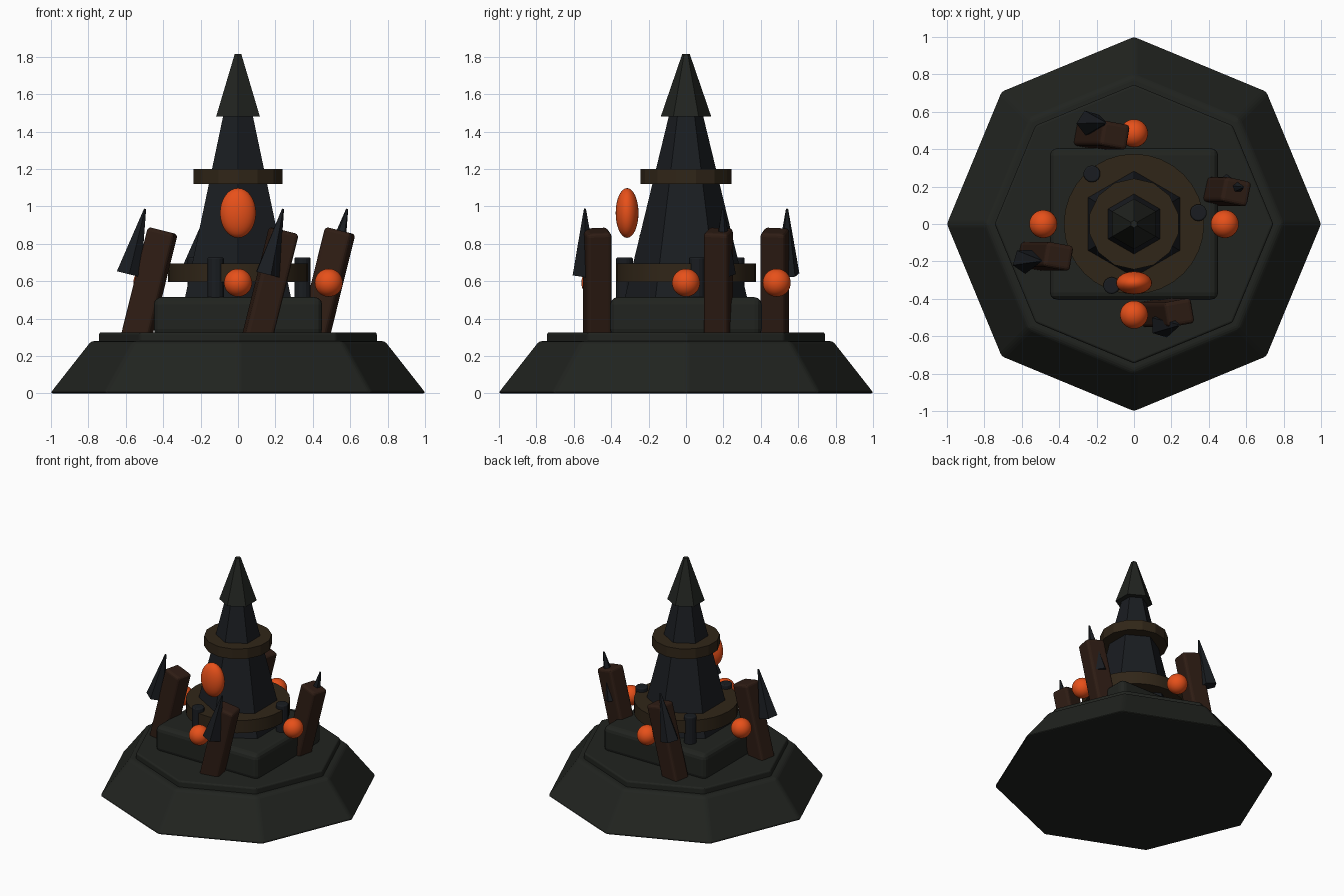
import bpy
from math import radians, cos, sin
from mathutils import Matrix, Vector

cube = bpy.data.objects.get("Cube")
if cube:
    bpy.data.objects.remove(cube, do_unlink=True)


def material(name, r, g, b):
    mat = bpy.data.materials.new(name)
    mat.use_nodes = True
    mat.diffuse_color = (r, g, b, 1)
    mat.node_tree.nodes["Principled BSDF"].inputs["Base Color"].default_value = (r, g, b, 1)
    return mat


STONE = material("mossy_stone", 0.015, 0.017, 0.014)
SLATE = material("dark_slate", 0.010, 0.012, 0.015)
WOOD = material("charred_wood", 0.028, 0.012, 0.007)
BRONZE = material("old_bronze", 0.030, 0.019, 0.009)
EMBER = material("ember", 0.80, 0.08, 0.01)


def finish(name, mat, bevel=0, smooth=True):
    obj = bpy.context.object
    obj.name = name
    obj.data.materials.append(mat)
    if smooth:
        bpy.ops.object.shade_smooth_by_angle(angle=radians(25))
    if bevel:
        mod = obj.modifiers.new("soft_edges", 'BEVEL')
        mod.width = bevel
        mod.segments = 3
    return obj


def frustum(name, mat, sides, r1, r2, z1, z2, xy=(0, 0), bevel=0):
    bpy.ops.mesh.primitive_cone_add(vertices=sides, radius1=r1, radius2=r2, depth=z2 - z1,
                                    location=(*xy, (z1 + z2) / 2))
    return finish(name, mat, bevel, smooth=sides > 12)


def block(name, mat, size, location, bevel):
    bpy.ops.mesh.primitive_cube_add(size=1, location=location)
    obj = bpy.context.object
    obj.data.transform(Matrix.Diagonal((*size, 1)))
    return finish(name, mat, bevel, smooth=False)


def ball(name, mat, radii, location):
    bpy.ops.mesh.primitive_uv_sphere_add(segments=32, ring_count=16, radius=1, location=location)
    bpy.context.object.data.transform(Matrix.Diagonal((*radii, 1)))
    return finish(name, mat)


def polar(radius, degrees):
    a = radians(degrees)
    return radius * cos(a), radius * sin(a)


# Stepped foundation
frustum("foundation", STONE, 8, 1.01, 0.79, 0, 0.28, bevel=0.02)
frustum("upper_step", STONE, 8, 0.745, 0.745, 0.26, 0.327, bevel=0.012)
block("plinth", STONE, (0.9, 0.81, 0.21), (0, 0, 0.41), 0.04)

# Hexagonal tower with its bands and spire
frustum("tower", SLATE, 6, 0.33, 0.09, 0.5, 1.49)
frustum("spire", STONE, 6, 0.135, 0.02, 1.48, 1.815)
frustum("lower_band", BRONZE, 32, 0.375, 0.375, 0.595, 0.695)
frustum("upper_band", BRONZE, 14, 0.243, 0.243, 1.12, 1.2)

# Studs pinning the lower band
for i in range(3):
    frustum(f"stud_{i + 1}", SLATE, 14, 0.045, 0.045, 0.5, 0.727, polar(0.35, 10 + 120 * i), 0.008)

# Leaning posts, each with a thorn beside it
lean = Matrix.Rotation(radians(14), 4, 'Y')
for i, yaw in enumerate((-12, -10, -10, 10)):
    angle = 20 + 90 * i
    post = block(f"leaning_post_{i + 1}", WOOD, (0.15, 0.135, 0.6), (0, 0, 0), 0.02)
    place = Vector((*polar(0.505, angle), 0.58))
    post.matrix_world = Matrix.Translation(place) @ lean @ Matrix.Rotation(radians(yaw), 4, 'Z')
    thorn = frustum(f"thorn_{i + 1}", SLATE, 5, 0.07, 0.006, -0.18, 0.18)
    place = Vector((*polar(0.575, angle), 0.812))
    thorn.matrix_world = Matrix.Translation(place) @ lean @ Matrix.Rotation(radians(angle - 90), 4, 'Z')

# Glowing eye and the four orbs
ball("eye", EMBER, (0.096, 0.061, 0.133), (0, -0.315, 0.965))
for i in range(4):
    ball(f"orb_{i + 1}", EMBER, (0.075,) * 3, (*polar(0.485, 90 * i), 0.592))
